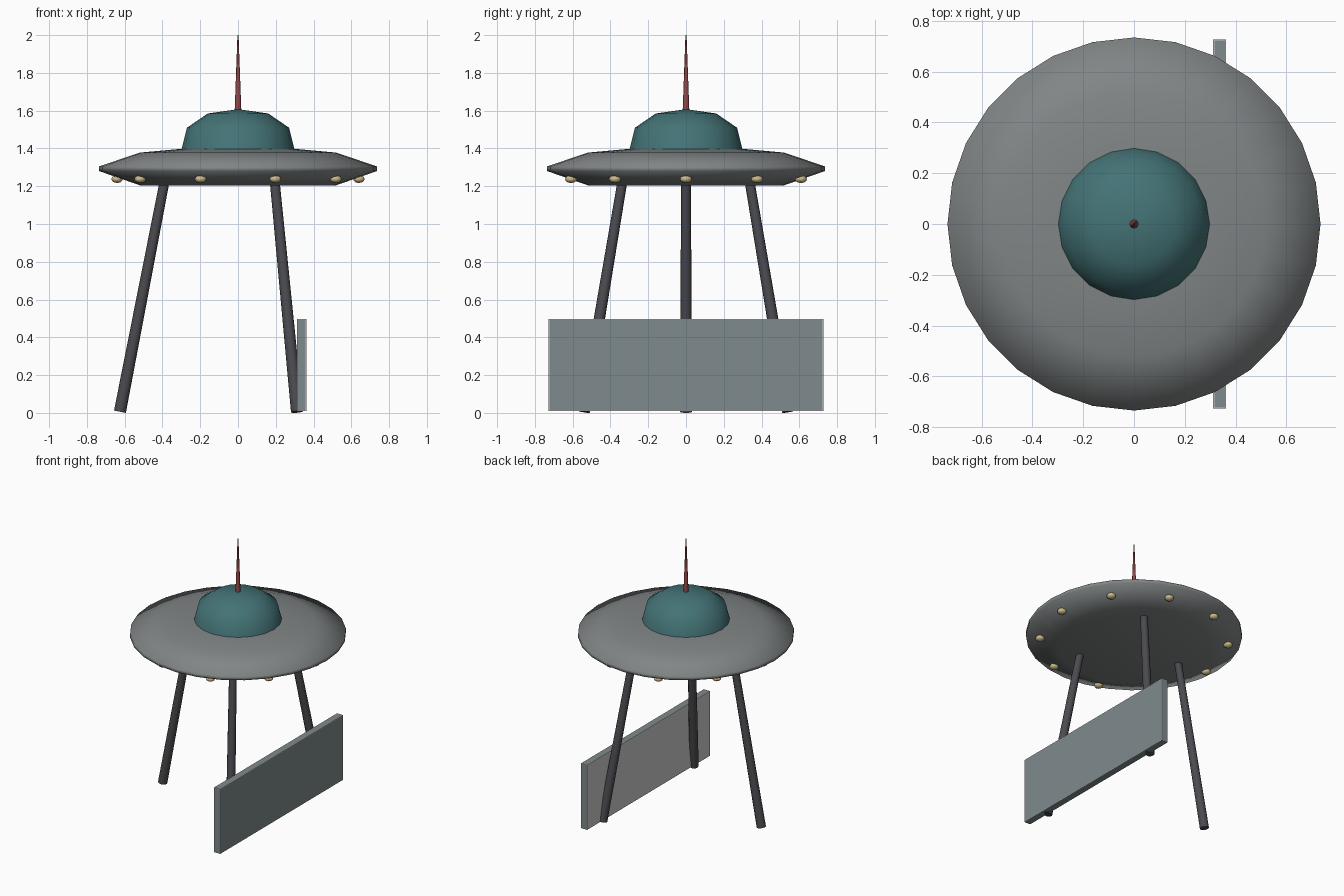
import bpy
import bmesh
import math
from mathutils import Vector, Matrix

cube = bpy.data.objects.get("Cube")
if cube:
    bpy.data.objects.remove(cube, do_unlink=True)


def material(name, rgb):
    mat = bpy.data.materials.new(name)
    mat.use_nodes = True
    mat.diffuse_color = (*rgb, 1)
    bsdf = next(n for n in mat.node_tree.nodes if n.type == 'BSDF_PRINCIPLED')
    bsdf.inputs["Base Color"].default_value = (*rgb, 1)
    return mat


GREY = material("hull grey", (0.218, 0.235, 0.238))
TEAL = material("dome teal", (0.057, 0.17, 0.18))
DARK = material("leg charcoal", (0.07, 0.07, 0.08))
CREAM = material("lamp cream", (0.61, 0.49, 0.25))
RED = material("antenna red", (0.30, 0.065, 0.06))
SLATE = material("panel blue grey", (0.212, 0.254, 0.265))
PALE = material("panel pale grey", (0.6, 0.6, 0.6))


def finish(name, bm, mats, angle=40):
    bmesh.ops.recalc_face_normals(bm, faces=bm.faces)
    mesh = bpy.data.meshes.new(name)
    bm.to_mesh(mesh)
    bm.free()
    for mat in mats:
        mesh.materials.append(mat)
    obj = bpy.data.objects.new(name, mesh)
    bpy.context.scene.collection.objects.link(obj)
    bpy.ops.object.select_all(action='DESELECT')
    obj.select_set(True)
    bpy.context.view_layer.objects.active = obj
    bpy.ops.object.shade_smooth_by_angle(angle=math.radians(angle))


def lathe(name, profile, sides, mat, angle):
    """Turn a (radius, height) profile around the z axis."""
    bm = bmesh.new()
    verts = [bm.verts.new((r, 0, z)) for r, z in profile]
    edges = [bm.edges.new(pair) for pair in zip(verts, verts[1:])]
    bmesh.ops.spin(bm, geom=verts + edges, axis=(0, 0, 1), cent=(0, 0, 0),
                   angle=math.tau, steps=sides, use_merge=True)
    bmesh.ops.remove_doubles(bm, verts=bm.verts, dist=0.0005)
    finish(name, bm, [mat], angle)


def rod(name, start, end, r1, r2, sides, mat):
    """Tapered rod between two points."""
    start, end = Vector(start), Vector(end)
    axis = end - start
    turn = axis.to_track_quat('Z', 'Y').to_matrix().to_4x4()
    bm = bmesh.new()
    bmesh.ops.create_cone(bm, cap_ends=True, segments=sides, radius1=r1,
                          radius2=r2, depth=axis.length,
                          matrix=Matrix.Translation((start + end) / 2) @ turn)
    finish(name, bm, [mat], 50)


# Saucer with a softly shaded rim, dome and antenna
lathe("saucer_hull", [(0, 1.205), (0.52, 1.205), (0.735, 1.28), (0.735, 1.305),
                      (0.52, 1.378), (0.3, 1.398), (0, 1.398)], 28, GREY, 120)
lathe("dome", [(0, 1.39), (0.3, 1.39), (0.27, 1.51), (0.16, 1.585), (0, 1.608)],
      20, TEAL, 50)
rod("antenna", (0, 0, 1.59), (0, 0, 2), 0.018, 0.003, 8, RED)

# Ring of lamps under the rim
for i in range(10):
    bm = bmesh.new()
    a = math.tau * i / 10
    place = Matrix.Translation((0.64 * math.cos(a), 0.64 * math.sin(a), 1.238))
    bmesh.ops.create_uvsphere(bm, u_segments=10, v_segments=6, radius=0.032,
                              matrix=place @ Matrix.Diagonal((1, 1, 0.65, 1)))
    finish(f"lamp_{i + 1}", bm, [CREAM], 60)

# Three splayed legs
for name, degrees in (("right_leg", 180), ("front_left_leg", -60), ("back_left_leg", 60)):
    a = math.radians(degrees)
    c, s = math.cos(a), math.sin(a)
    rod(name, (0.625 * c, 0.625 * s, 0.006), (0.388 * c, 0.388 * s, 1.23),
        0.032, 0.026, 12, DARK)

# Upright panel: pale inner side and borders, blue-grey inset faces elsewhere
bm = bmesh.new()
bmesh.ops.create_cube(bm, size=1, matrix=Matrix.Translation((0.337, 0, 0.253))
                      @ Matrix.Diagonal((0.05, 1.455, 0.486, 1)))
bm.normal_update()
inset = [f for f in bm.faces if f.normal.x > -0.5]
bmesh.ops.inset_individual(bm, faces=inset, thickness=0.006)
for face in inset:
    face.material_index = 1
finish("panel", bm, [PALE, SLATE], 30)
